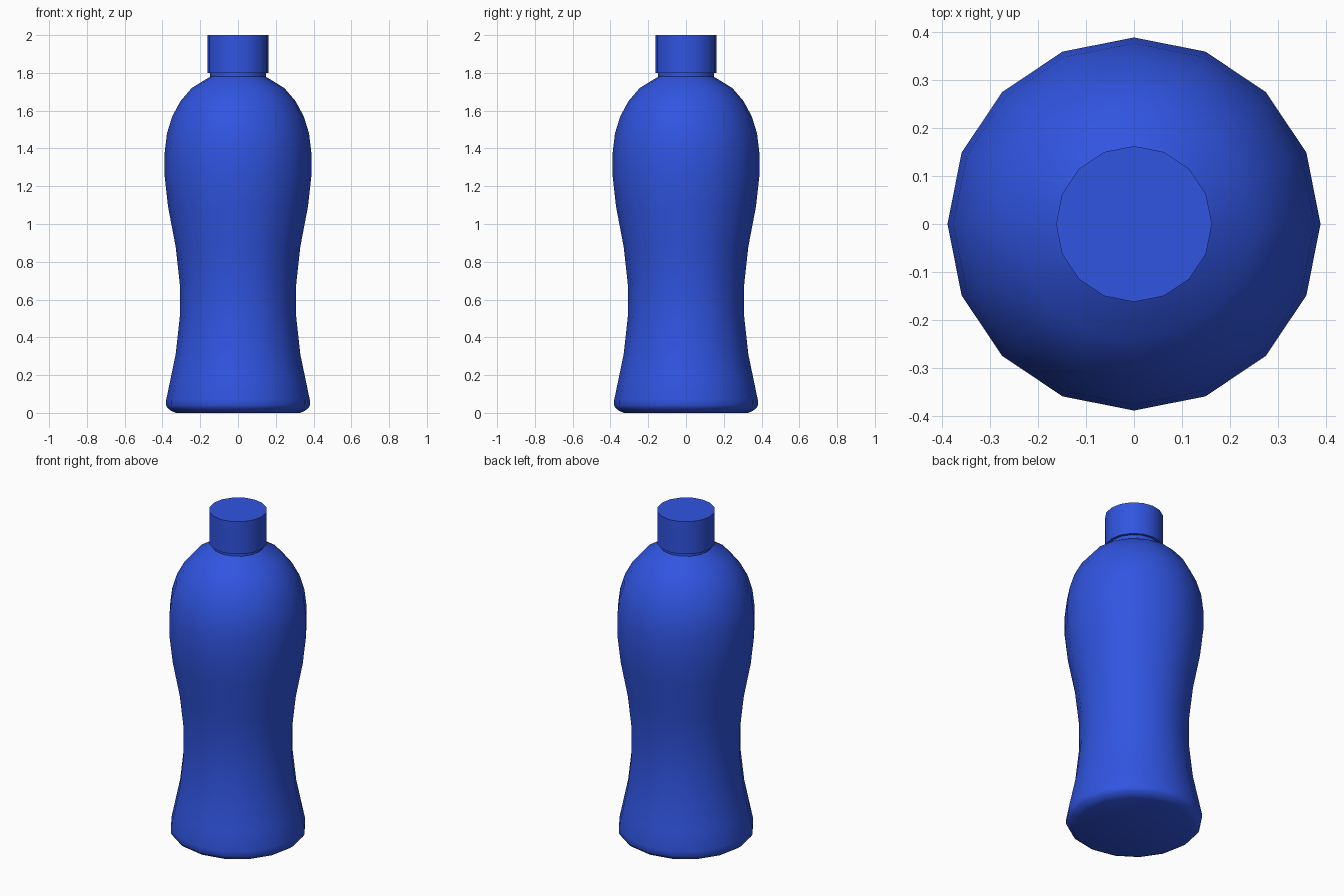
import bpy, bmesh, math

if "Cube" in bpy.data.objects:
    bpy.data.objects.remove(bpy.data.objects["Cube"])

SIDES = 16
blue = bpy.data.materials.new("blue")
blue.diffuse_color = (0.03, 0.09, 0.75, 1)
blue.use_nodes = True
blue.node_tree.nodes["Principled BSDF"].inputs["Base Color"].default_value = blue.diffuse_color


def lathe(name, profile):
    """Revolve (radius, z) points into a closed 16-sided solid."""
    bm = bmesh.new()
    rings = []
    for r, z in profile:
        angles = [2 * math.pi * i / SIDES for i in range(SIDES)]
        rings.append([bm.verts.new((r * math.cos(a), r * math.sin(a), z)) for a in angles])
    for low, high in zip(rings, rings[1:]):
        for i in range(SIDES):
            j = (i + 1) % SIDES
            bm.faces.new((low[i], low[j], high[j], high[i]))
    bm.faces.new(rings[0][::-1])
    bm.faces.new(rings[-1])
    mesh = bpy.data.meshes.new(name)
    bm.to_mesh(mesh)
    bm.free()
    mesh.materials.append(blue)
    obj = bpy.data.objects.new(name, mesh)
    bpy.context.collection.objects.link(obj)
    bpy.ops.object.select_all(action='DESELECT')
    obj.select_set(True)
    bpy.context.view_layer.objects.active = obj
    bpy.ops.object.shade_smooth_by_angle(angle=math.radians(32))
    return obj


# Bottle body: rounded foot, pinched waist, domed shoulder, short neck
lathe("bottle_body", [
    (0.33, 0), (0.352, 0.01), (0.372, 0.025), (0.38, 0.04), (0.38, 0.07),
    (0.357, 0.18), (0.33, 0.31), (0.308, 0.51), (0.308, 0.68), (0.33, 0.88),
    (0.37, 1.09), (0.388, 1.25), (0.388, 1.38), (0.376, 1.48), (0.348, 1.57),
    (0.305, 1.65), (0.245, 1.72), (0.147, 1.78), (0.147, 1.81)])

# Screw cap
lathe("cap", [(0.162, 1.80), (0.162, 2.0)])
